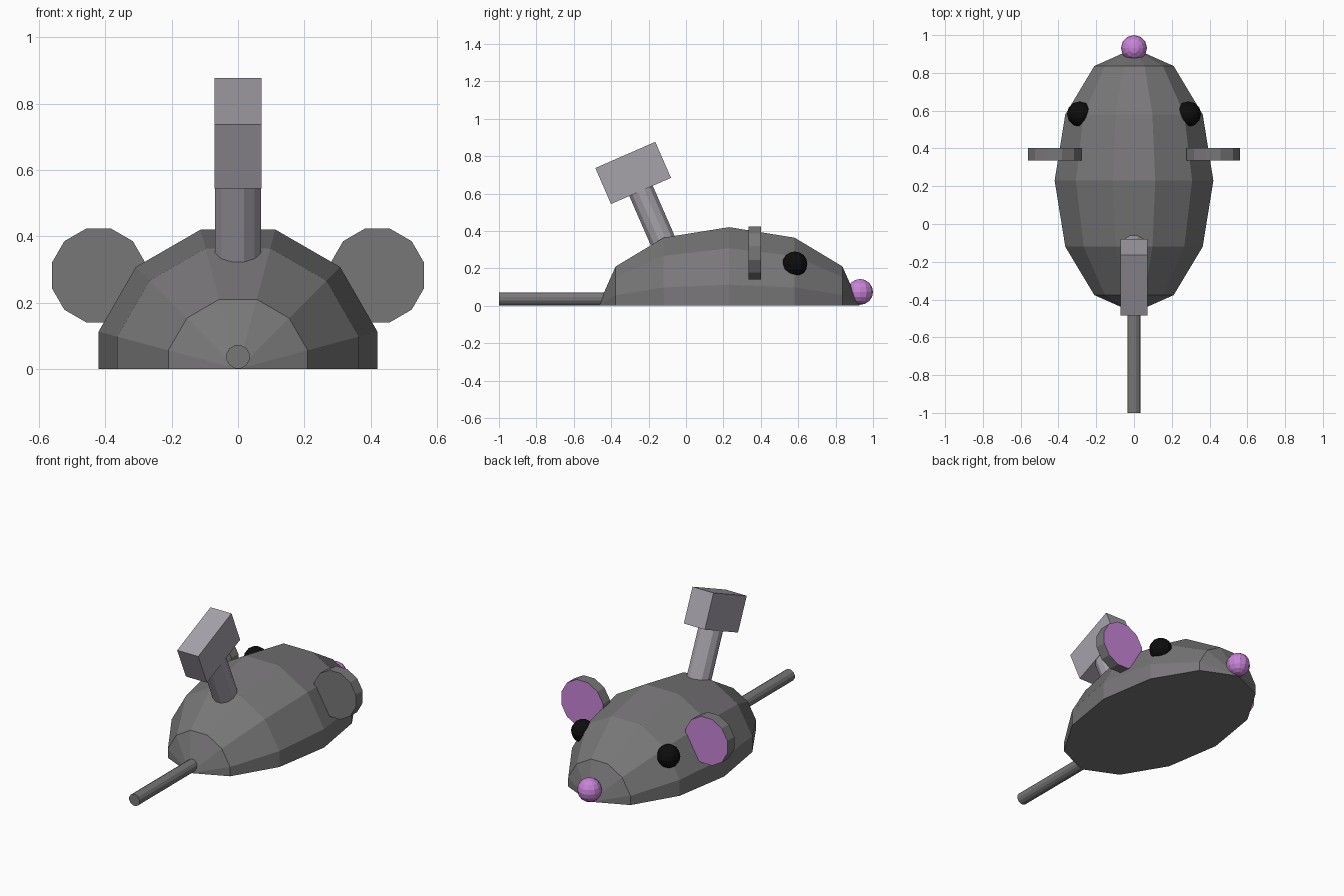
import bpy, bmesh
from math import sin, cos, pi, radians
from mathutils import Matrix, Vector

if "Cube" in bpy.data.objects:
    bpy.data.objects.remove(bpy.data.objects["Cube"], do_unlink=True)


def material(name, rgb):
    mat = bpy.data.materials.new(name)
    mat.use_nodes = True
    mat.diffuse_color = (*rgb, 1)
    mat.node_tree.nodes["Principled BSDF"].inputs["Base Color"].default_value = (*rgb, 1)
    return mat


GREY = material("dark grey", (0.19, 0.185, 0.19))
LIGHT = material("light grey", (0.38, 0.36, 0.4))
PINK = material("pink", (0.58, 0.23, 0.68))
BLACK = material("black", (0.004, 0.004, 0.004))

ALONG_Y = Matrix.Rotation(-pi / 2, 4, 'X')


def finish(name, bm, *mats):
    bmesh.ops.recalc_face_normals(bm, faces=bm.faces[:])
    mesh = bpy.data.meshes.new(name)
    bm.to_mesh(mesh)
    bm.free()
    for mat in mats:
        mesh.materials.append(mat)
    obj = bpy.data.objects.new(name, mesh)
    bpy.context.collection.objects.link(obj)
    return obj


def lathe(rings, sides, matrix):
    """Closed solid from (height, radius) rings, with a flat side facing each axis."""
    bm = bmesh.new()
    loops = []
    for h, r in rings:
        angles = [2 * pi * (i + 0.5) / sides for i in range(sides)]
        loops.append([bm.verts.new((r * cos(a), r * sin(a), h)) for a in angles])
    for low, high in zip(loops, loops[1:]):
        for i in range(sides):
            j = (i + 1) % sides
            bm.faces.new((low[i], low[j], high[j], high[i]))
    bm.faces.new(loops[0][::-1])
    bm.faces.new(loops[-1])
    bm.transform(matrix)
    return bm


def ball(name, centre, radius, mat):
    bm = bmesh.new()
    bmesh.ops.create_uvsphere(bm, u_segments=12, v_segments=8, radius=radius,
                              matrix=Matrix.Translation(centre))
    return finish(name, bm, mat)


# Body: stretched faceted ball cut flat along the ground
lats = [radians(-90 + 30 * i) for i in range(7)]
body = lathe([(0.7 * sin(a), 0.435 * max(cos(a), 0.0001)) for a in lats], 12,
             Matrix.Translation((0, 0.23, 0)) @ ALONG_Y)
bmesh.ops.remove_doubles(body, verts=body.verts[:], dist=0.001)
bmesh.ops.bisect_plane(body, geom=body.verts[:] + body.edges[:] + body.faces[:],
                       plane_co=(0, 0, 0), plane_no=(0, 0, -1), clear_outer=True)
rim = [e for e in body.edges if e.is_boundary]
bmesh.ops.holes_fill(body, edges=rim, sides=0)
finish("body", body, GREY)

# Ears with a pink inner face, and eyes
for side, s in (("left", 1), ("right", -1)):
    ear = lathe([(0.335, 0.146), (0.402, 0.146)], 12,
                Matrix.Translation((s * 0.42, 0, 0.282)) @ ALONG_Y)
    ear.normal_update()
    for f in ear.faces:
        if abs(f.normal.y) > 0.9 and f.calc_center_median().y > 0.38:
            f.material_index = 1
    finish(side + "_ear", ear, GREY, PINK)
    ball(side + "_eye", (s * 0.288, 0.582, 0.223), 0.067, BLACK)

# Nose and tail
ball("nose", (0, 0.931, 0.074), 0.069, PINK)
tail = lathe([(-1, 0.036), (-0.4, 0.036)], 12,
             Matrix.Translation((0, 0, 0.037)) @ ALONG_Y)
finish("tail", tail, GREY)

# Leaning mallet: head block and handle
lean = Matrix.Translation((0, -0.2825, 0.71)) @ Matrix.Rotation(radians(23.6), 4, 'X')
head = bmesh.new()
bmesh.ops.create_cube(head, size=1, matrix=lean @ Matrix.Diagonal((0.142, 0.35, 0.21, 1)))
finish("mallet_head", head, LIGHT)
finish("mallet_handle", lathe([(-0.46, 0.071), (-0.05, 0.071)], 12, lean), LIGHT)
